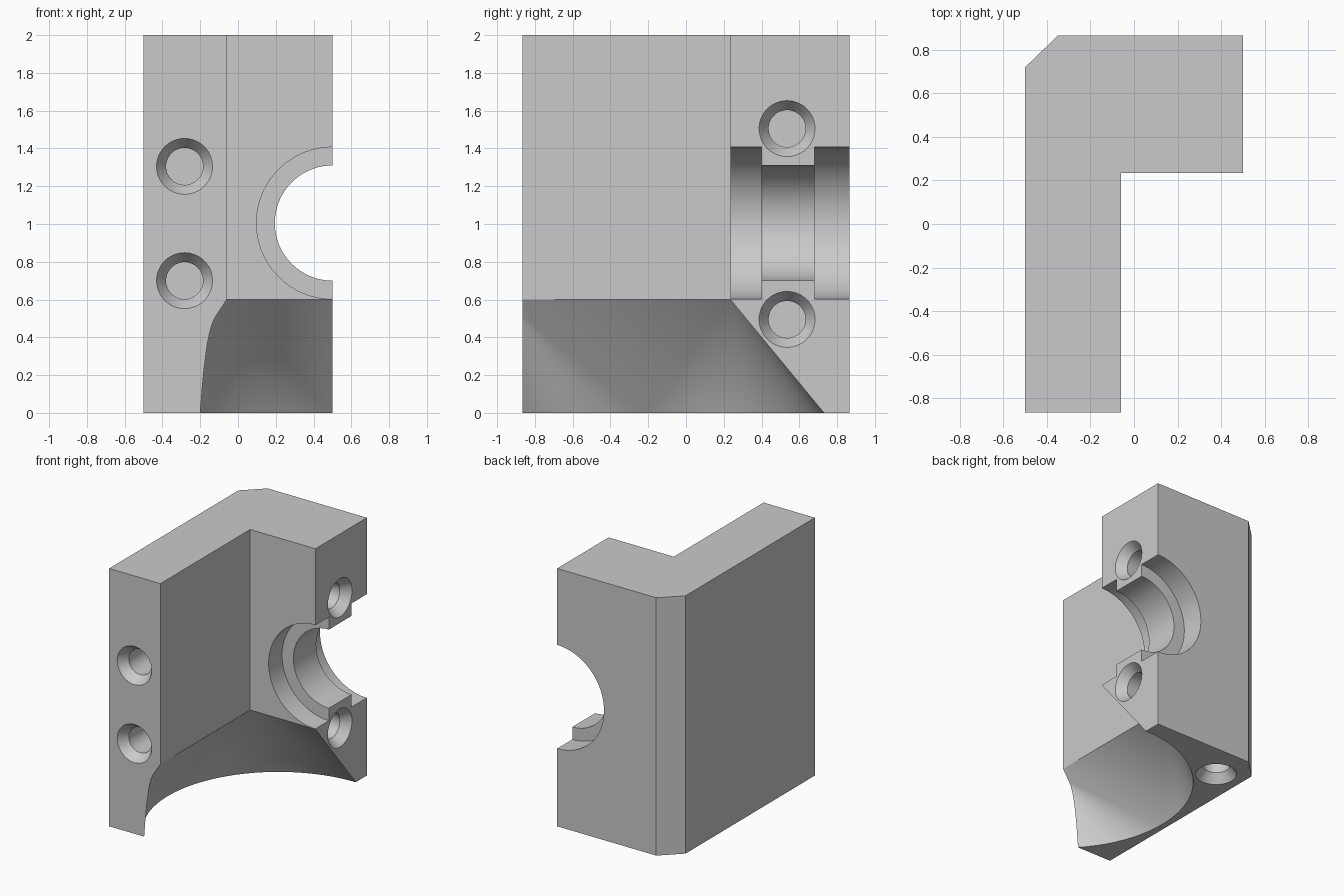
import bpy, bmesh, math
from mathutils import Vector, Matrix

if "Cube" in bpy.data.objects:
    bpy.data.objects.remove(bpy.data.objects["Cube"])

grey = bpy.data.materials.new("plain grey")
grey.diffuse_color = (0.59, 0.59, 0.59, 1)
grey.use_nodes = True
grey.node_tree.nodes["Principled BSDF"].inputs["Base Color"].default_value = grey.diffuse_color


def make_object(name, bm):
    bmesh.ops.recalc_face_normals(bm, faces=bm.faces)
    mesh = bpy.data.meshes.new(name)
    bm.to_mesh(mesh)
    bm.free()
    mesh.materials.append(grey)
    obj = bpy.data.objects.new(name, mesh)
    bpy.context.collection.objects.link(obj)
    return obj


def raise_face(bm, face, height):
    """Extrude a face straight up."""
    geom = bmesh.ops.extrude_face_region(bm, geom=[face])["geom"]
    verts = [v for v in geom if isinstance(v, bmesh.types.BMVert)]
    bmesh.ops.translate(bm, verts=verts, vec=(0, 0, height))


def lathe(name, origin, direction, profile, segments=64):
    """Closed turned solid: profile is (radius, distance along direction)."""
    bm = bmesh.new()
    rings = []
    for r, d in profile:
        rings.append([bm.verts.new((r * math.cos(2 * math.pi * i / segments),
                                    r * math.sin(2 * math.pi * i / segments), d))
                      for i in range(segments)])
    for a, b in zip(rings, rings[1:]):
        for i in range(segments):
            j = (i + 1) % segments
            bm.faces.new((a[i], a[j], b[j], b[i]))
    bm.faces.new(rings[0][::-1])
    bm.faces.new(rings[-1])
    turn = Vector(direction).to_track_quat('Z', 'Y').to_matrix().to_4x4()
    bm.transform(Matrix.Translation(origin) @ turn)
    return make_object(name, bm)


# Block with one chamfered back corner
bm = bmesh.new()
outline = [(-0.5, -0.865), (0.5, -0.865), (0.5, 0.865), (-0.35, 0.865), (-0.5, 0.72)]
raise_face(bm, bm.faces.new([bm.verts.new((x, y, 0)) for x, y in outline]), 2)
body = make_object("corner_bracket", bm)

# Round opening at the bottom tapering to a square shaft above
bm = bmesh.new()
for x in (-0.06, 1.06):
    for y in (-0.97, 0.235):
        bm.verts.new((x, y, 0.6))
for z in (0, -0.1):
    for i in range(128):
        a = 2 * math.pi * i / 128
        bm.verts.new((0.5 + 0.951 * math.cos(a), -0.221 + 0.951 * math.sin(a), z))
bmesh.ops.convex_hull(bm, input=bm.verts)
bmesh.ops.dissolve_limit(bm, angle_limit=0.001, verts=bm.verts, edges=bm.edges)
lid = next(f for f in bm.faces if all(v.co.z > 0.59 for v in f.verts))
rim = [v.co.copy() for v in lid.verts]
old = lid
geom = bmesh.ops.extrude_face_region(bm, geom=[old])["geom"]
bmesh.ops.translate(bm, verts=[v for v in geom if isinstance(v, bmesh.types.BMVert)], vec=(0, 0, 1.6))
# Drop any leftover face across the shaft mouth
inner = [f for f in bm.faces if len(f.verts) == 4 and all(abs(v.co.z - 0.6) < 1e-4 for v in f.verts)]
bmesh.ops.delete(bm, geom=inner, context='FACES_ONLY')
cutters = [make_object("duct_cutter", bm)]

# Stepped half bore through the back arm
cutters.append(lathe("bore_cutter", (0.5, 0, 1.005), (0, 1, 0),
                     [(0.402, 0.1), (0.402, 0.4), (0.305, 0.4),
                      (0.305, 0.68), (0.402, 0.68), (0.402, 1.0)], 96))

# Countersunk blind screw holes: front face, side face, underside
holes = [((-0.283, -0.865, 1.305), (0, 1, 0)), ((-0.283, -0.865, 0.7), (0, 1, 0)),
         ((0.5, 0.535, 1.505), (-1, 0, 0)), ((0.5, 0.535, 0.495), (-1, 0, 0)),
         ((-0.285, 0.58, 0), (0, 0, 1))]
for origin, direction in holes:
    cutters.append(lathe("screw_hole_cutter", origin, direction,
                         [(0.148, -0.05), (0.148, 0), (0.098, 0.07), (0.098, 0.4)]))

# Cut everything out of the block
bpy.context.view_layer.objects.active = body
for cutter in cutters:
    mod = body.modifiers.new("cut", 'BOOLEAN')
    mod.operation = 'DIFFERENCE'
    mod.solver = 'EXACT'
    mod.object = cutter
    bpy.ops.object.modifier_apply(modifier=mod.name)
    bpy.data.objects.remove(cutter)

body.select_set(True)
bpy.ops.object.shade_smooth_by_angle(angle=math.radians(30))
